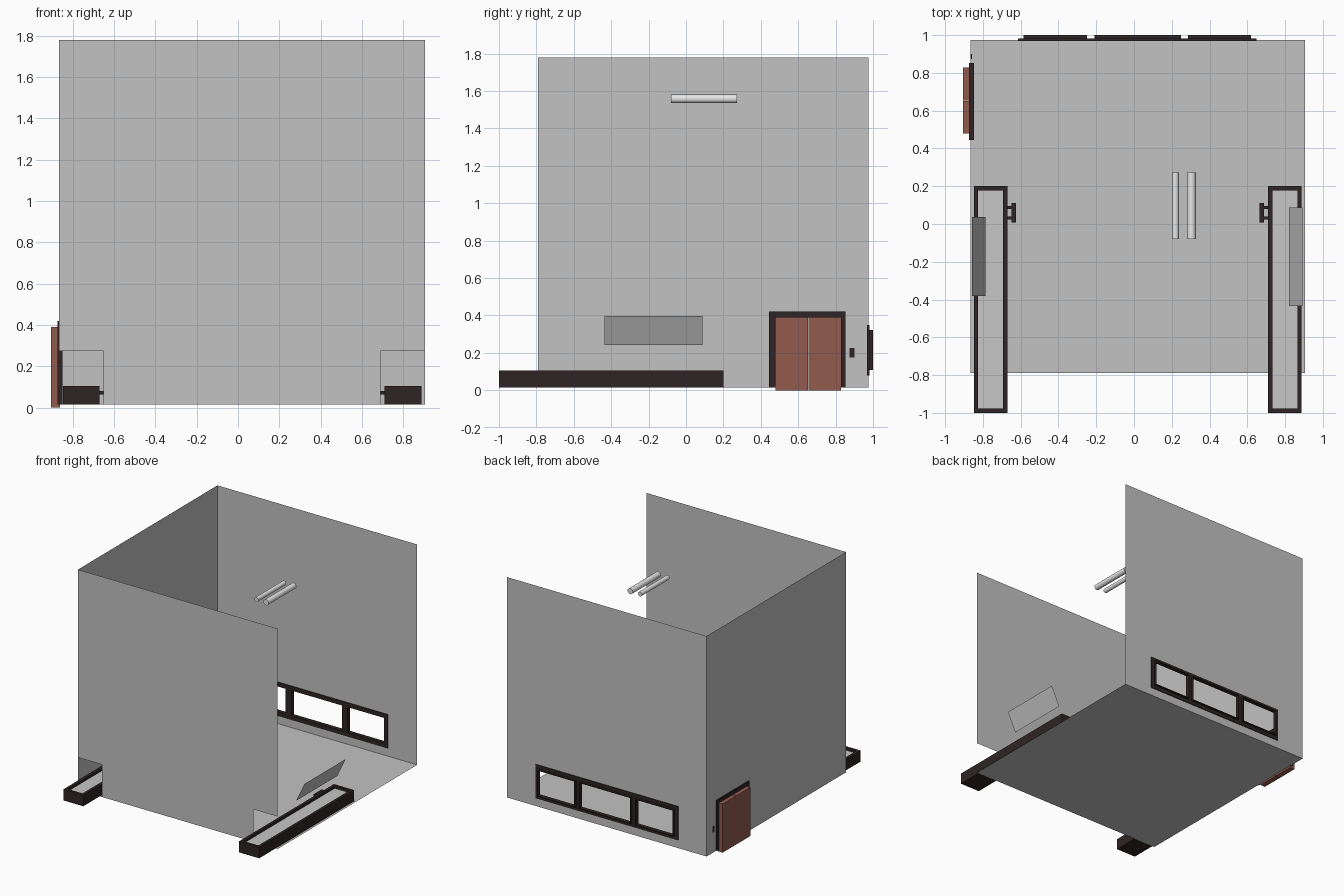
import bpy
import bmesh
from math import pi
from mathutils import Vector

if "Cube" in bpy.data.objects:
    bpy.data.objects.remove(bpy.data.objects["Cube"], do_unlink=True)


def material(name, rgb):
    m = bpy.data.materials.new(name)
    m.use_nodes = True
    m.diffuse_color = (*rgb, 1)
    m.node_tree.nodes["Principled BSDF"].inputs["Base Color"].default_value = (*rgb, 1)
    return m


GREY = material("wall grey", (0.54, 0.54, 0.54))
LINER = material("tray liner grey", (0.57, 0.57, 0.57))
DARK = material("dark trim", (0.028, 0.018, 0.018))
RED = material("red brown door", (0.29, 0.105, 0.075))
WHITE = material("lamp white", (0.85, 0.85, 0.85))


def finish(name, bm, mat):
    me = bpy.data.meshes.new(name)
    bm.to_mesh(me)
    bm.free()
    me.materials.append(mat)
    ob = bpy.data.objects.new(name, me)
    bpy.context.collection.objects.link(ob)
    return ob


def box(name, x, y, z, mat):
    """Box spanning the given (min, max) ranges."""
    bm = bmesh.new()
    bmesh.ops.create_cube(bm, size=1)
    for v in bm.verts:
        v.co = [r[0] + (c + 0.5) * (r[1] - r[0]) for r, c in zip((x, y, z), v.co)]
    return finish(name, bm, mat)


def sheet(name, axis, at, u, v, mat, holes=(), depth=0.0):
    """Flat sheet across one axis with rectangular holes, optionally given depth."""
    us = sorted({*u, *(c for h in holes for c in h[0])})
    vs = sorted({*v, *(c for h in holes for c in h[1])})

    def place(a, b):
        p = [a, b]
        p.insert(axis, at)
        return Vector(p)

    bm = bmesh.new()
    for a, b in zip(us, us[1:]):
        for c, d in zip(vs, vs[1:]):
            mu, mv = (a + b) / 2, (c + d) / 2
            if any(h[0][0] < mu < h[0][1] and h[1][0] < mv < h[1][1] for h in holes):
                continue
            bm.faces.new([bm.verts.new(place(*p)) for p in ((a, c), (b, c), (b, d), (a, d))])
    bmesh.ops.remove_doubles(bm, verts=bm.verts, dist=0.0001)
    if depth:
        ext = bmesh.ops.extrude_face_region(bm, geom=bm.faces[:], use_keep_orig=True)
        shift = Vector((0, 0, 0))
        shift[axis] = depth
        moved = [g for g in ext["geom"] if isinstance(g, bmesh.types.BMVert)]
        bmesh.ops.translate(bm, verts=moved, vec=shift)
        bmesh.ops.recalc_face_normals(bm, faces=bm.faces)
    return finish(name, bm, mat)


def inset(r, d):
    return (r[0] + d, r[1] - d)


# Room shell: floor and three walls, open at the top and the left side
X, Y, Z = (-0.865, 0.905), (-0.79, 0.975), (0.015, 1.78)
PANES = [(-0.585, -0.25), (-0.21, 0.25), (0.285, 0.62)]
PANE_Z = (0.108, 0.322)
DOORWAY = ((0.478, 0.828), (Z[0], 0.39))
openings = [(inset(p, 0.006), inset(PANE_Z, 0.006)) for p in PANES]
sheet("floor", 2, Z[0], X, Y, GREY)
sheet("front_wall", 1, Y[0], X, Z, GREY,
      [((X[0], -0.65), (Z[0], 0.275)), ((0.69, X[1]), (Z[0], 0.275))])
sheet("back_wall", 1, Y[1], X, Z, GREY, openings)
sheet("right_wall", 0, X[0], Y, Z, GREY, [DOORWAY])

# Window: backing frame and three projecting pane frames
sheet("window_frame", 1, 0.968, (-0.615, 0.648), (0.08, 0.35), DARK, openings, 0.014)
for i, p in enumerate(PANES):
    sheet(f"window_pane_frame_{i + 1}", 1, 0.98, p, PANE_Z, DARK, [openings[i]], 0.02)

# Double door with its frame, and a wall switch
sheet("door_frame", 0, -0.873, (0.445, 0.853), (Z[0], 0.42), DARK, [DOORWAY], 0.025)
box("door_leaf_front", (-0.905, -0.862), (0.478, 0.651), (0, 0.39), RED)
box("door_leaf_back", (-0.905, -0.862), (0.655, 0.828), (0, 0.39), RED)
box("wall_switch", (-0.866, -0.858), (0.874, 0.9), (0.176, 0.225), DARK)


# Long trays through the front corners, each with a liner and an inner handle
def tray(side, x, inner, sign):
    y, wall = (-1.0, 0.2), 0.022
    sheet(f"{side}_tray_rim", 2, 0.016, x, y, DARK, [(inset(x, wall), inset(y, wall))], 0.089)
    box(f"{side}_tray_base", inset(x, 0.002), inset(y, 0.002), (0.017, 0.03), DARK)
    sheet(f"{side}_tray_liner", 2, 0.085, inset(x, wall), inset(y, wall), LINER)

    def span(a, b):
        return tuple(sorted((inner + sign * a, inner + sign * b)))

    box(f"{side}_handle_bar", span(0.022, 0.045), (0.008, 0.11), (0.06, 0.085), DARK)
    for n, y0 in enumerate((0.025, 0.08)):
        box(f"{side}_handle_post_{n + 1}", span(-0.005, 0.024), (y0, y0 + 0.015),
            (0.065, 0.08), DARK)


tray("right", (-0.847, -0.671), -0.671, 1)
tray("left", (0.71, 0.888), 0.71, -1)


# Tilted panels above the trays
def tilted_panel(name, x_low, x_high, y):
    bm = bmesh.new()
    low, high = 0.243, 0.397
    corners = [(x_low, y[0], low), (x_low, y[1], low), (x_high, y[1], high), (x_high, y[0], high)]
    bm.faces.new([bm.verts.new(c) for c in corners])
    finish(name, bm, GREY)


tilted_panel("left_tilted_panel", 0.82, 0.893, (-0.435, 0.088))
tilted_panel("right_tilted_panel", -0.787, -0.858, (-0.38, 0.038))

# Pair of hanging tube lamps
for name, x, r in (("small_lamp_tube", 0.219, 0.018), ("large_lamp_tube", 0.304, 0.023)):
    bpy.ops.mesh.primitive_cylinder_add(vertices=24, radius=r, depth=0.352,
                                        location=(x, 0.096, 1.558), rotation=(pi / 2, 0, 0))
    tube = bpy.context.object
    tube.name = name
    tube.data.materials.append(WHITE)
    bpy.ops.object.shade_smooth_by_angle()
